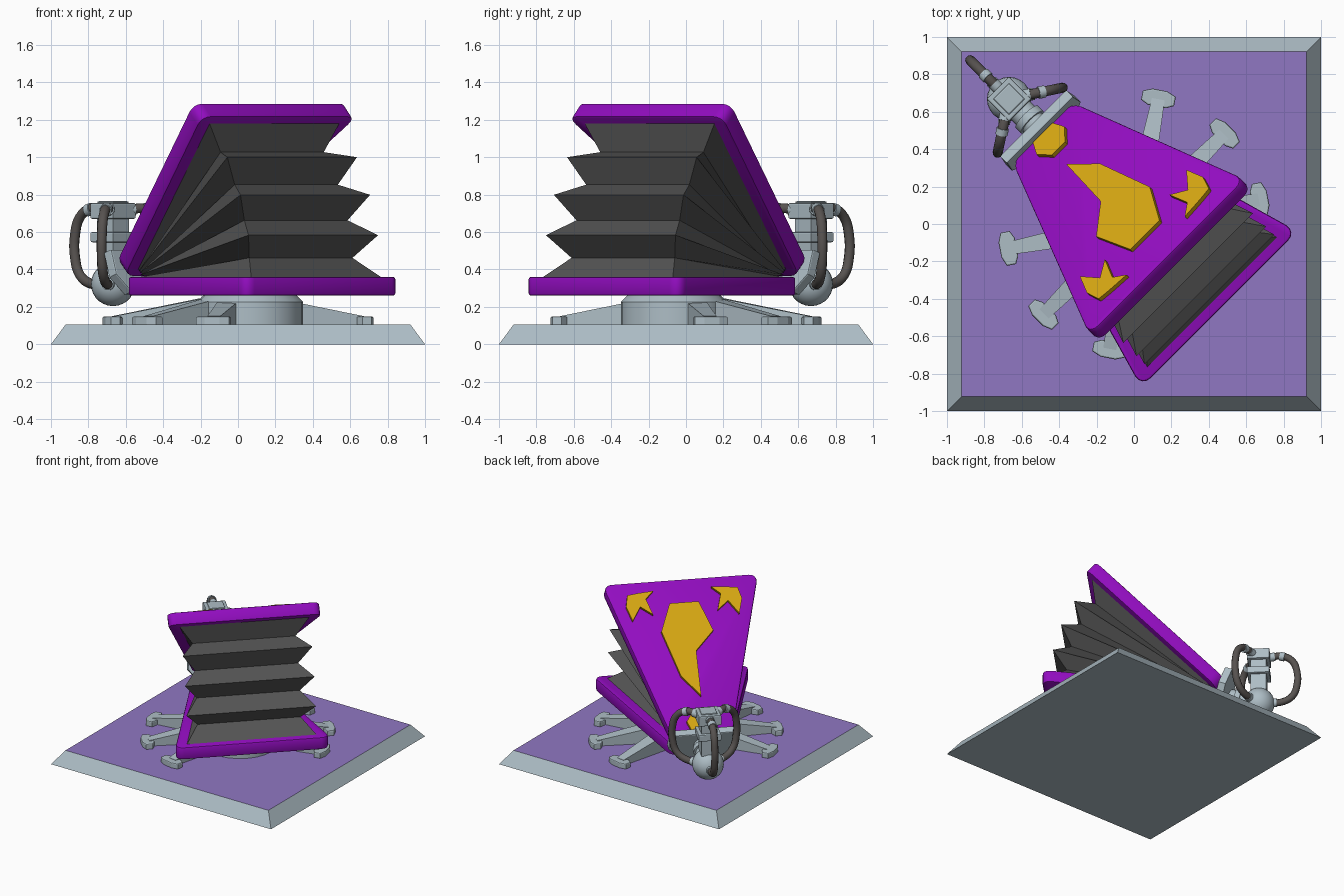
import bpy, bmesh, math
from mathutils import Matrix, Vector

if "Cube" in bpy.data.objects:
    bpy.data.objects.remove(bpy.data.objects["Cube"])


def material(name, rgb):
    m = bpy.data.materials.new(name)
    m.use_nodes = True
    m.diffuse_color = (*rgb, 1)
    m.node_tree.nodes["Principled BSDF"].inputs["Base Color"].default_value = (*rgb, 1)
    return m


METAL = material("blue grey metal", (0.42, 0.51, 0.56))
LAVENDER = material("lavender", (0.28, 0.185, 0.54))
PURPLE = material("purple", (0.29, 0.004, 0.53))
GOLD = material("gold", (0.68, 0.39, 0.006))
LEATHER = material("dark leather", (0.09, 0.09, 0.09))
RUBBER = material("hose rubber", (0.095, 0.085, 0.08))

# The whole machine sits diagonally on the base
TURN = Matrix.Rotation(math.radians(-45), 4, 'Z')
OPEN = math.radians(42)
HINGE = Matrix.Translation((-0.635, 0, 0.36))
LID = HINGE @ Matrix.Rotation(-OPEN, 4, 'Y')


def finish(name, bm, mat, matrix=Matrix(), smooth=0):
    """Turn a bmesh into an object in the machine's diagonal frame."""
    bmesh.ops.recalc_face_normals(bm, faces=bm.faces)
    bm.transform(TURN @ matrix)
    me = bpy.data.meshes.new(name)
    bm.to_mesh(me)
    bm.free()
    me.materials.append(mat)
    if smooth:
        me.shade_smooth()
        me.set_sharp_from_angle(angle=math.radians(smooth))
    ob = bpy.data.objects.new(name, me)
    bpy.context.collection.objects.link(ob)
    return ob


def prism(points, z0, z1, corner=0, edge=0, top=1):
    """Extrude an outline, rounding its corners and then its rims."""
    bm = bmesh.new()
    low = [bm.verts.new((x, y, z0)) for x, y in points]
    high = [bm.verts.new((x * top, y * top, z1)) for x, y in points]
    bm.faces.new(low)
    bm.faces.new(high)
    n = len(points)
    for i in range(n):
        j = (i + 1) % n
        bm.faces.new((low[i], low[j], high[j], high[i]))
    bmesh.ops.recalc_face_normals(bm, faces=bm.faces)
    if corner:
        sides = [e for e in bm.edges if abs(e.verts[0].co.z - e.verts[1].co.z) > 1e-4]
        bmesh.ops.bevel(bm, geom=sides, offset=corner, segments=4, profile=0.5, affect='EDGES')
    if edge:
        rims = [e for e in bm.edges if abs(e.verts[0].co.z - e.verts[1].co.z) < 1e-4]
        bmesh.ops.bevel(bm, geom=rims, offset=edge, segments=2, profile=0.5, affect='EDGES')
    return bm


def rect(x0, x1, h0, h1=None):
    h1 = h0 if h1 is None else h1
    return [(x0, -h0), (x1, -h1), (x1, h1), (x0, h0)]


def circle(r, n):
    return [(r * math.cos(i * math.tau / n), r * math.sin(i * math.tau / n)) for i in range(n)]


def rod(name, a, b, radius, mat, sides=16):
    a, b = Vector(a), Vector(b)
    spin = (b - a).to_track_quat('Z', 'Y').to_matrix().to_4x4()
    finish(name, prism(circle(radius, sides), 0, (b - a).length), mat,
           Matrix.Translation(a) @ spin, 40)


# Base slab: metal with a lavender top
base = finish("base_slab", prism(rect(-1, 1, 1), 0, 0.105, top=0.922), METAL, TURN.inverted())
base.data.materials.append(LAVENDER)
for p in base.data.polygons:
    p.material_index = 1 if p.normal.z > 0.9 else 0

# Turntable drum
AT_DRUM = Matrix.Translation((0.09, 0, 0))
finish("turntable_drum", prism(circle(0.285, 24), 0.1, 0.225), METAL, AT_DRUM, 30)
finish("turntable_cap", prism(circle(0.285, 24), 0.225, 0.262, top=0.87), METAL, AT_DRUM, 30)

# Six sloping legs with T-shaped feet, three per side
for side in (90, -90):
    for fan in (-34, 0, 34):
        spin = Matrix.Rotation(math.radians(side + fan), 4, 'Z')
        leg = prism(rect(0.2, 0.68, 0.06, 0.035), 0.1, 0.15)
        for v in leg.verts:
            if v.co.z > 0.12 and v.co.x < 0.5:
                v.co.z = 0.245
        finish("leg", leg, METAL, spin)
        foot = [(0.64, -0.05), (0.66, -0.09), (0.71, -0.09), (0.73, -0.04)]
        foot += [(x, -y) for x, y in reversed(foot)]
        finish("foot", prism(foot, 0.1, 0.148, edge=0.008), METAL, spin)

# Bellows boards
BOARD = rect(0, 1.28, 0.225, 0.59)
finish("lower_board", prism(BOARD, -0.1, 0, 0.07, 0.012), PURPLE, HINGE, 35)
finish("upper_board", prism(BOARD, 0, 0.1, 0.07, 0.012), PURPLE, LID, 35)

# Pleated bellows: rings fanned around the hinge, alternating out and in
bm = bmesh.new()
rings = []
FOLDS = 8
for k in range(FOLDS + 1):
    reach, wide, narrow = (1.115, 0.39, 0.11) if k % 2 else (1.225, 0.49, 0.165)
    t = OPEN * k / FOLDS
    rings.append([bm.verts.new((x * math.cos(t), y, x * math.sin(t)))
                  for x, y in rect(0.06, reach, narrow, wide)])
for a, b in zip(rings, rings[1:]):
    for i in range(4):
        j = (i + 1) % 4
        bm.faces.new((a[i], a[j], b[j], b[i]))
bm.faces.new(rings[0])
bm.faces.new(rings[-1])
finish("bellows", bm, LEATHER, HINGE)

# Raised gold emblems on the upper board
ON_LID = LID @ Matrix.Translation((-0.02, 0, 0))
SHIELD = [(0.34, -0.03), (0.51, 0.1), (0.88, 0.2), (1.1, 0.11),
          (1.1, -0.11), (0.86, -0.19), (0.705, -0.04)]
STUD = [(0.06, -0.075), (0.06, 0.075), (0.14, 0.105), (0.22, 0.05), (0.22, -0.05), (0.14, -0.105)]
CROWN = [(1.02, 0.244), (1.09, 0.332), (0.98, 0.403), (1.1, 0.438),
         (1.19, 0.417), (1.2, 0.343), (1.21, 0.22), (1.15, 0.283)]
emblems = {"center_emblem": SHIELD, "hinge_emblem": STUD, "left_emblem": CROWN,
           "right_emblem": [(x, -y) for x, y in CROWN]}
for name, outline in emblems.items():
    finish(name, prism(outline, 0.09, 0.128), GOLD, ON_LID)

# Metal clamp closing the narrow end
CLAMP = Matrix.Translation((-0.695, 0, 0.385)) @ Matrix.Rotation(-OPEN / 2, 4, 'Y')
plate = [(-0.12, -0.18), (-0.12, 0.18), (-0.02, 0.26), (0.12, 0.25), (0.12, -0.25), (-0.02, -0.26)]
upright = Matrix.Rotation(math.radians(-90), 4, 'Y')
finish("hinge_clamp", prism([(z, y) for z, y in plate], -0.03, 0.03, edge=0.008), METAL,
       CLAMP @ upright.inverted() @ Matrix.Rotation(math.pi, 4, 'Y'))

# Nozzle ball and its connector
POST = Matrix.Translation((-0.945, 0, 0))
bm = bmesh.new()
bmesh.ops.create_uvsphere(bm, u_segments=24, v_segments=14, radius=0.118)
finish("nozzle_ball", bm, METAL, POST @ Matrix.Translation((0, 0, 0.322)), 60)
rod("connector_pipe", (-0.93, 0, 0.33), (-0.7, 0, 0.385), 0.07, METAL)
rod("connector_collar", (-0.81, 0, 0.36), (-0.77, 0, 0.37), 0.085, METAL)

# Stacked valve head above the ball
for name, half, z0, z1 in (("valve_neck", 0.06, 0.41, 0.69), ("valve_flange", 0.085, 0.545, 0.6),
                           ("valve_head", 0.085, 0.67, 0.755), ("valve_cap", 0.06, 0.75, 0.765)):
    finish(name, prism(rect(-half, half, half), z0, z1, edge=0.008), METAL, POST)

# Three hoses looping from the valve head to the ball
PATH = [(0.07, 0.715), (0.17, 0.725), (0.25, 0.68), (0.288, 0.58), (0.288, 0.47),
        (0.25, 0.37), (0.17, 0.325), (0.09, 0.322)]
for angle in (180, 57, -57):
    spin = Matrix.Rotation(math.radians(angle), 4, 'Z')
    curve = bpy.data.curves.new("hose_path", 'CURVE')
    curve.dimensions = '3D'
    curve.bevel_depth = 0.027
    curve.bevel_resolution = 3
    curve.use_fill_caps = True
    line = curve.splines.new('BEZIER')
    line.bezier_points.add(len(PATH) - 1)
    for p, (x, z) in zip(line.bezier_points, PATH):
        p.co = (x, 0, z)
        p.handle_left_type = p.handle_right_type = 'AUTO'
    line.resolution_u = 4
    helper = bpy.data.objects.new("hose_path", curve)
    bpy.context.collection.objects.link(helper)
    bpy.context.view_layer.update()
    me = bpy.data.meshes.new_from_object(helper)
    bm = bmesh.new()
    bm.from_mesh(me)
    bpy.data.objects.remove(helper)
    bpy.data.meshes.remove(me)
    finish("hose", bm, RUBBER, POST @ spin, 50)
    place = POST @ spin
    for x0, x1, z0, z1 in ((0.08, 0.12, 0.717, 0.722), (0.16, 0.195, 0.725, 0.715),
                           (0.1, 0.135, 0.322, 0.322)):
        rod("hose_sleeve", place @ Vector((x0, 0, z0)), place @ Vector((x1, 0, z1)), 0.033, METAL)
